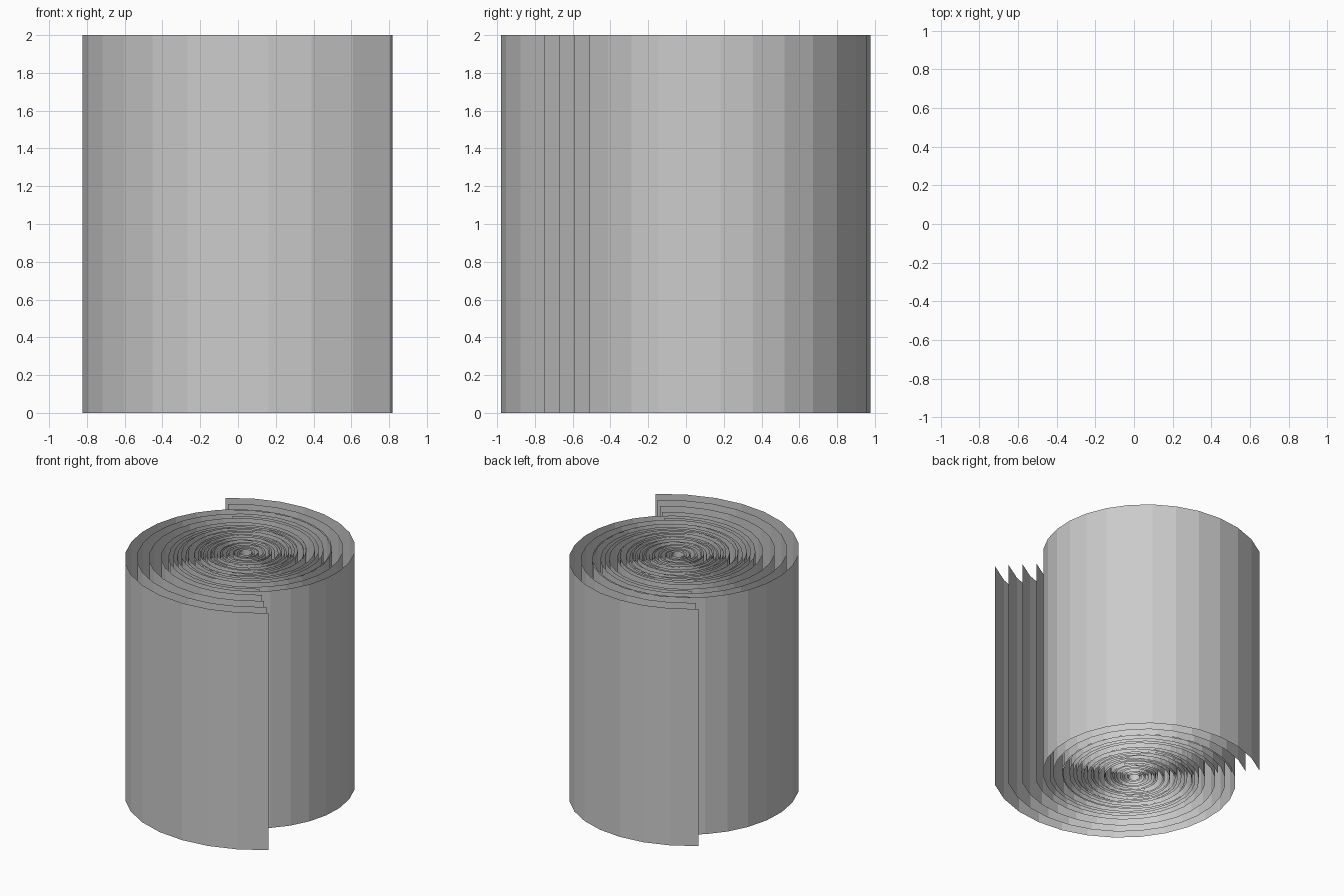
import bpy
from math import radians, cos, sin

if "Cube" in bpy.data.objects:
    bpy.data.objects.remove(bpy.data.objects["Cube"])

CX, CY, HEIGHT = 0.04, 0.05, 2.0
START = -46.0
# radius of the spiral profile against degrees swept clockwise
KEYS = [(0, 1.11), (44, 1.025), (134, 0.86), (224, 0.73), (314, 0.61),
        (404, 0.525), (494, 0.48), (584, 0.455), (646, 0.44)]
STEPS = 52


def radius(t):
    # smooth (Hermite) interpolation through the profile keys
    n = len(KEYS)
    i = max(k for k in range(n - 1) if KEYS[k][0] <= t)

    def slope(k):
        a, b = KEYS[max(k - 1, 0)], KEYS[min(k + 1, n - 1)]
        return (b[1] - a[1]) / (b[0] - a[0])
    (t0, r0), (t1, r1) = KEYS[i], KEYS[i + 1]
    h = t1 - t0
    u = (t - t0) / h
    return (r0 * (1 + 2 * u) * (1 - u) ** 2 + slope(i) * h * u * (1 - u) ** 2
            + r1 * u * u * (3 - 2 * u) + slope(i + 1) * h * u * u * (u - 1))


def spiral_sheet(name, scale):
    # upright sheet following the scaled spiral (negative scale = half turn)
    verts, faces = [], []
    for i in range(STEPS + 1):
        t = KEYS[-1][0] * i / STEPS
        a = radians(START - t)
        r = radius(t) * scale
        x, y = CX + r * cos(a), CY + r * sin(a)
        verts += [(x, y, 0), (x, y, HEIGHT)]
    for i in range(STEPS):
        k = 2 * i
        faces.append((k, k + 1, k + 3, k + 2))
    mesh = bpy.data.meshes.new(name)
    mesh.from_pydata(verts, [], faces)
    bpy.context.collection.objects.link(bpy.data.objects.new(name, mesh))


# nested sheets opening at the front right
for n in range(10):
    spiral_sheet(f"front_spiral_sheet_{n + 1}", 1.0 - 0.1 * n)

# nested sheets opening at the back left
for n in range(9):
    spiral_sheet(f"back_spiral_sheet_{n + 1}", -(0.9 - 0.1 * n))
